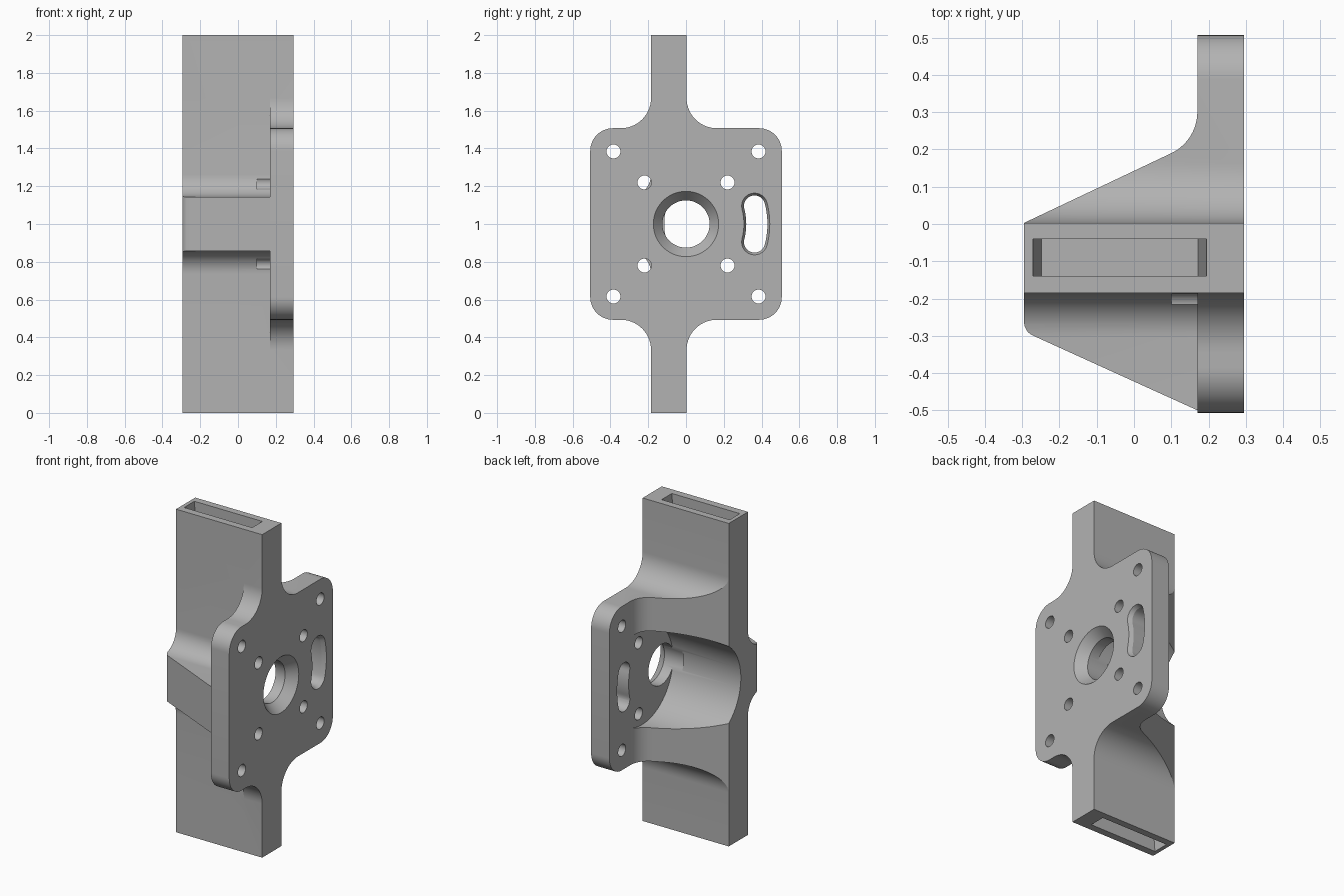
import bpy, bmesh
from math import cos, sin, radians

if "Cube" in bpy.data.objects:
    bpy.data.objects.remove(bpy.data.objects["Cube"], do_unlink=True)

X0, X1, PLATE_X = -0.295, 0.295, 0.17   # body width and back of the plate
BEAM_Y0, BEAM_Y1 = -0.185, 0.003
HALF = 0.507                            # half size of the plate


def arc(cx, cy, r, a0, a1, n=14):
    angles = [radians(a0 + (a1 - a0) * i / n) for i in range(n + 1)]
    return [(cx + r * cos(a), cy + r * sin(a)) for a in angles]


def circle(cx, cy, r, n=48):
    return arc(cx, cy, r, 0, 360, n)[:-1]


def prism(name, axis, lo, hi, pts, pts_hi=None):
    """Solid between two outlines: (y, z) outlines along x, (x, y) along z."""
    bm = bmesh.new()
    place = (lambda p, t: (t, *p)) if axis == 'X' else (lambda p, t: (*p, t))
    a = [bm.verts.new(place(p, lo)) for p in pts]
    b = [bm.verts.new(place(p, hi)) for p in (pts_hi or pts)]
    bm.faces.new(a)
    bm.faces.new(b)
    for i in range(len(a)):
        j = (i + 1) % len(a)
        bm.faces.new((a[i], a[j], b[j], b[i]))
    bmesh.ops.recalc_face_normals(bm, faces=bm.faces)
    mesh = bpy.data.meshes.new(name)
    bm.to_mesh(mesh)
    bm.free()
    obj = bpy.data.objects.new(name, mesh)
    bpy.context.collection.objects.link(obj)
    return obj


def combine(target, other, operation):
    mod = target.modifiers.new(operation.lower(), 'BOOLEAN')
    mod.operation, mod.object, mod.solver = operation, other, 'EXACT'
    bpy.context.view_layer.objects.active = target
    bpy.ops.object.modifier_apply(modifier=mod.name)
    bpy.data.objects.remove(other, do_unlink=True)


def side(sign, edge):
    """One side of the beam and plate outline, from top to bottom."""
    r = 0.16
    top = [(sign * edge, 2)]
    top += [(sign * y, z) for y, z in arc(edge + r, 1 + HALF + r, r, 180, 270)]
    top += [(sign * y, z) for y, z in arc(HALF - 0.12, 1 + HALF - 0.12, 0.12, 90, 0)]
    return top + [(y, 2 - z) for y, z in reversed(top)]


# Beam, plate and rear web: side outline limited by the plan outline
body = prism("motor_mount_bracket", 'X', X0, X1,
             side(1, BEAM_Y1) + side(-1, -BEAM_Y0)[::-1])
plan = [(X0, BEAM_Y0), (X0, BEAM_Y1)]
plan += arc(PLATE_X - 0.123, 0.301, 0.123, -64.4, 0)
plan += [(PLATE_X, 0.6), (0.4, 0.6), (0.4, -0.6), (PLATE_X, -0.6), (PLATE_X, BEAM_Y0)]
combine(body, prism("plan_limit", 'Z', -0.1, 2.1, plan), 'INTERSECT')

# Front rib, flared into the beam face
RIB, FLARE = 0.143, 0.12
upper = [(-0.1, 1 + RIB + FLARE)]
upper += arc(BEAM_Y0 - FLARE, 1 + RIB + FLARE, FLARE, 0, -90)
upper += [(-0.55, 1 + RIB)]
rib = prism("front_rib", 'X', X0, 0.23, upper + [(y, 2 - z) for y, z in reversed(upper)])
rib_plan = [(X0, -0.12)] + arc(X0 + 0.04, -0.263, 0.04, 180, 245, 8)
rib_plan += [(PLATE_X, -0.5), (0.22, -0.5), (0.22, -0.12)]
combine(rib, prism("rib_limit", 'Z', 0.5, 1.5, rib_plan), 'INTERSECT')
combine(body, rib, 'UNION')

# Motor clearance bore behind the plate
combine(body, prism("bore", 'X', -0.5, PLATE_X, circle(0.185, 1, 0.3, 96)), 'DIFFERENCE')

# Central shaft hole with a wide countersink
combine(body, prism("shaft_hole", 'X', 0.1, 0.35, circle(0, 1, 0.125)), 'DIFFERENCE')
combine(body, prism("countersink", 'X', 0.235, X1 + 0.001,
                    circle(0, 1, 0.125), circle(0, 1, 0.174)), 'DIFFERENCE')

# Bolt holes
for offset in (0.22, 0.384):
    for sy in (-1, 1):
        for sz in (-1, 1):
            hole = circle(sy * offset, 1 + sz * offset, 0.037, 32)
            combine(body, prism("bolt_hole", 'X', 0.1, 0.35, hole), 'DIFFERENCE')


def kidney(r):
    """Curved slot outline around the shaft centre."""
    mid, a = 0.375, 14.7
    ey, ez = mid * cos(radians(a)), mid * sin(radians(a))
    return (arc(0, 1, mid + r, -a, a) + arc(ey, 1 + ez, r, a, a + 180)[1:]
            + arc(0, 1, mid - r, a, -a)[1:] + arc(ey, 1 - ez, r, 180 - a, 360 - a)[1:-1])


# Curved adjustment slot with a chamfered rim
combine(body, prism("slot", 'X', 0.1, 0.35, kidney(0.056)), 'DIFFERENCE')
combine(body, prism("slot_rim", 'X', 0.27, X1 + 0.001, kidney(0.056), kidney(0.069)), 'DIFFERENCE')


def rectangle(x0, x1):
    return [(x0, -0.14), (x1, -0.14), (x1, -0.04), (x0, -0.04)]


# Tapered pockets in both beam ends
for end, inner in ((2.001, 1.7), (-0.001, 0.3)):
    combine(body, prism("pocket", 'Z', inner, end, rectangle(-0.248, 0.172),
                        rectangle(-0.271, 0.195)), 'DIFFERENCE')

# Single grey finish
grey = bpy.data.materials.new("grey_metal")
grey.use_nodes = True
colour = (0.45, 0.45, 0.45, 1)
grey.diffuse_color = colour
grey.node_tree.nodes["Principled BSDF"].inputs["Base Color"].default_value = colour
body.data.materials.clear()
body.data.materials.append(grey)
for poly in body.data.polygons:
    poly.material_index = 0

bpy.ops.object.select_all(action='DESELECT')
body.select_set(True)
bpy.context.view_layer.objects.active = body
bpy.ops.object.shade_smooth_by_angle(angle=radians(25))
